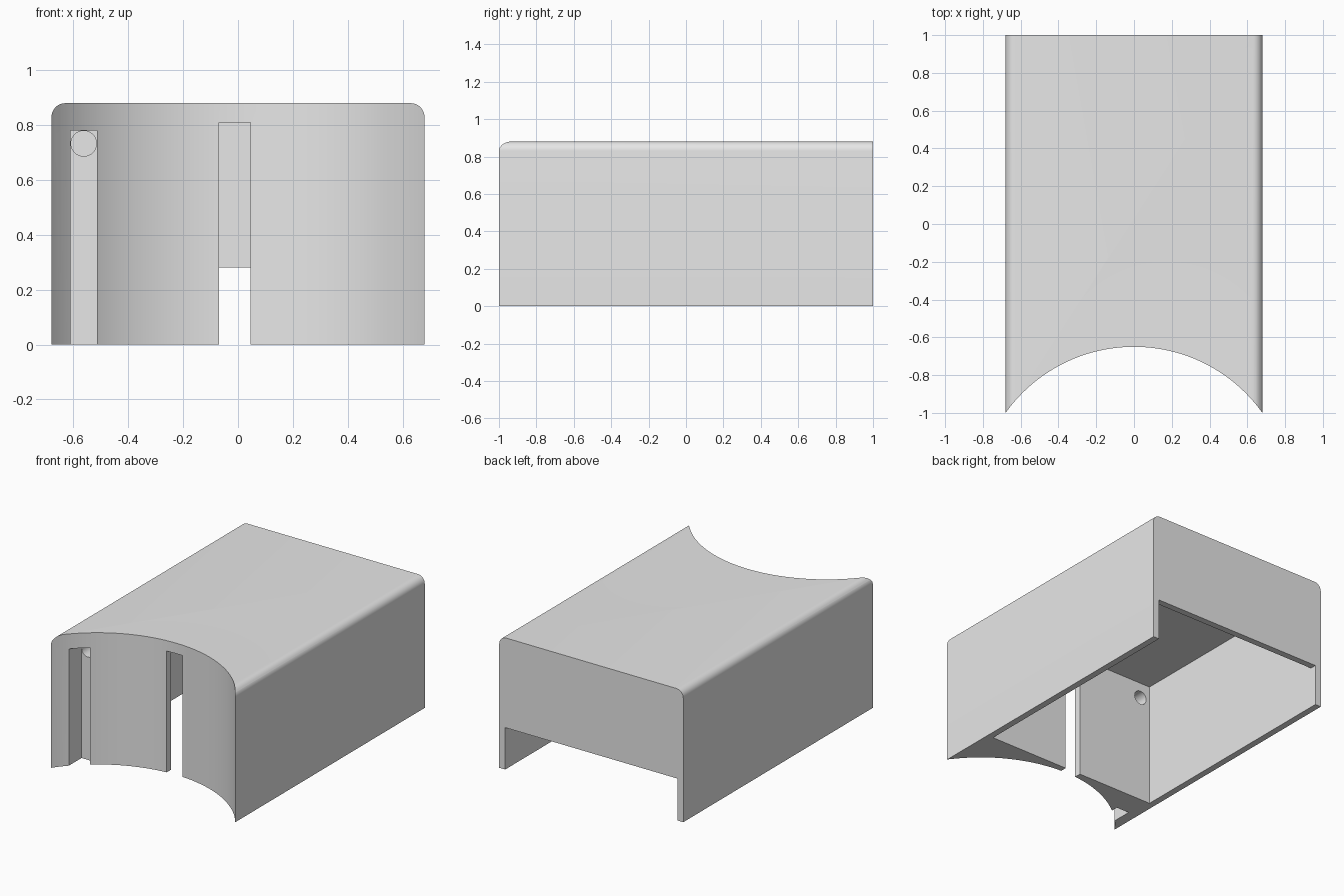
import bpy, bmesh, math
from mathutils import Matrix

cube = bpy.data.objects.get("Cube")
if cube:
    bpy.data.objects.remove(cube, do_unlink=True)

HALF_W, HEIGHT, WALL, ROUND = 0.68, 0.88, 0.044, 0.05
SAGITTA = 0.35
ARC_R = (HALF_W ** 2 + SAGITTA ** 2) / (2 * SAGITTA)
ARC_Y = -1 + SAGITTA - ARC_R
INNER = HALF_W - WALL

grey = bpy.data.materials.new("light grey")
grey.use_nodes = True
colour = (0.8, 0.8, 0.8, 1)
grey.diffuse_color = colour
grey.node_tree.nodes["Principled BSDF"].inputs["Base Color"].default_value = colour


def add_object(name, bm):
    bmesh.ops.recalc_face_normals(bm, faces=bm.faces)
    mesh = bpy.data.meshes.new(name)
    bm.to_mesh(mesh)
    bm.free()
    mesh.materials.append(grey)
    obj = bpy.data.objects.new(name, mesh)
    bpy.context.collection.objects.link(obj)
    return obj


def box(name, x0, x1, y0, y1, z0, z1):
    bm = bmesh.new()
    bmesh.ops.create_cube(bm, size=1)
    bmesh.ops.scale(bm, vec=(x1 - x0, y1 - y0, z1 - z0), verts=bm.verts)
    bmesh.ops.translate(bm, vec=((x0 + x1) / 2, (y0 + y1) / 2, (z0 + z1) / 2), verts=bm.verts)
    return add_object(name, bm)


def cylinder(name, radius, depth, sides, matrix):
    bm = bmesh.new()
    bmesh.ops.create_cone(bm, cap_ends=True, segments=sides, radius1=radius,
                          radius2=radius, depth=depth, matrix=matrix)
    return add_object(name, bm)


# Housing: rounded-top section run front to back
bm = bmesh.new()
points = [(-HALF_W, 0), (HALF_W, 0)]
for side, start in ((1, 0), (-1, 90)):
    for i in range(9):
        a = math.radians(start + i * 90 / 8)
        points.append((side * (HALF_W - ROUND) + ROUND * math.cos(a),
                       HEIGHT - ROUND + ROUND * math.sin(a)))
section = bm.faces.new([bm.verts.new((x, -1.1, z)) for x, z in points])
run = bmesh.ops.extrude_face_region(bm, geom=[section])
bmesh.ops.translate(bm, vec=(0, 2.1, 0),
                    verts=[v for v in run["geom"] if isinstance(v, bmesh.types.BMVert)])
housing = add_object("housing", bm)

# Cutters: concave front, hollow, back opening, centre slot, cable groove and hole
hole_at = Matrix.Translation((-0.5625, -0.7, 0.733)) @ Matrix.Rotation(math.pi / 2, 4, "X")
cutters = [
    cylinder("front_curve_cutter", ARC_R, 3, 128, Matrix.Translation((0, ARC_Y, 0.5))),
    box("hollow_cutter", -INNER, INNER, -0.608, 1 - WALL, -0.5, HEIGHT - WALL),
    box("back_opening_cutter", -INNER, INNER, 0.9, 1.2, -0.5, 0.28),
    box("centre_slot_cutter", -0.07, 0.045, -1.2, -0.5, -0.5, 0.81),
    box("groove_cutter", -0.61, -0.515, -1.2, -0.78, -0.5, 0.78),
    cylinder("hole_cutter", 0.0465, 0.3, 32, hole_at),
]
bpy.ops.object.select_all(action="DESELECT")
bpy.context.view_layer.objects.active = housing
housing.select_set(True)
for cutter in cutters:
    cutter.hide_render = True
    cut = housing.modifiers.new(cutter.name, "BOOLEAN")
    cut.operation = "DIFFERENCE"
    cut.solver = "EXACT"
    cut.object = cutter
    bpy.ops.object.modifier_apply(modifier=cut.name)
    bpy.data.objects.remove(cutter, do_unlink=True)

bpy.ops.object.shade_smooth_by_angle(angle=math.radians(30))
